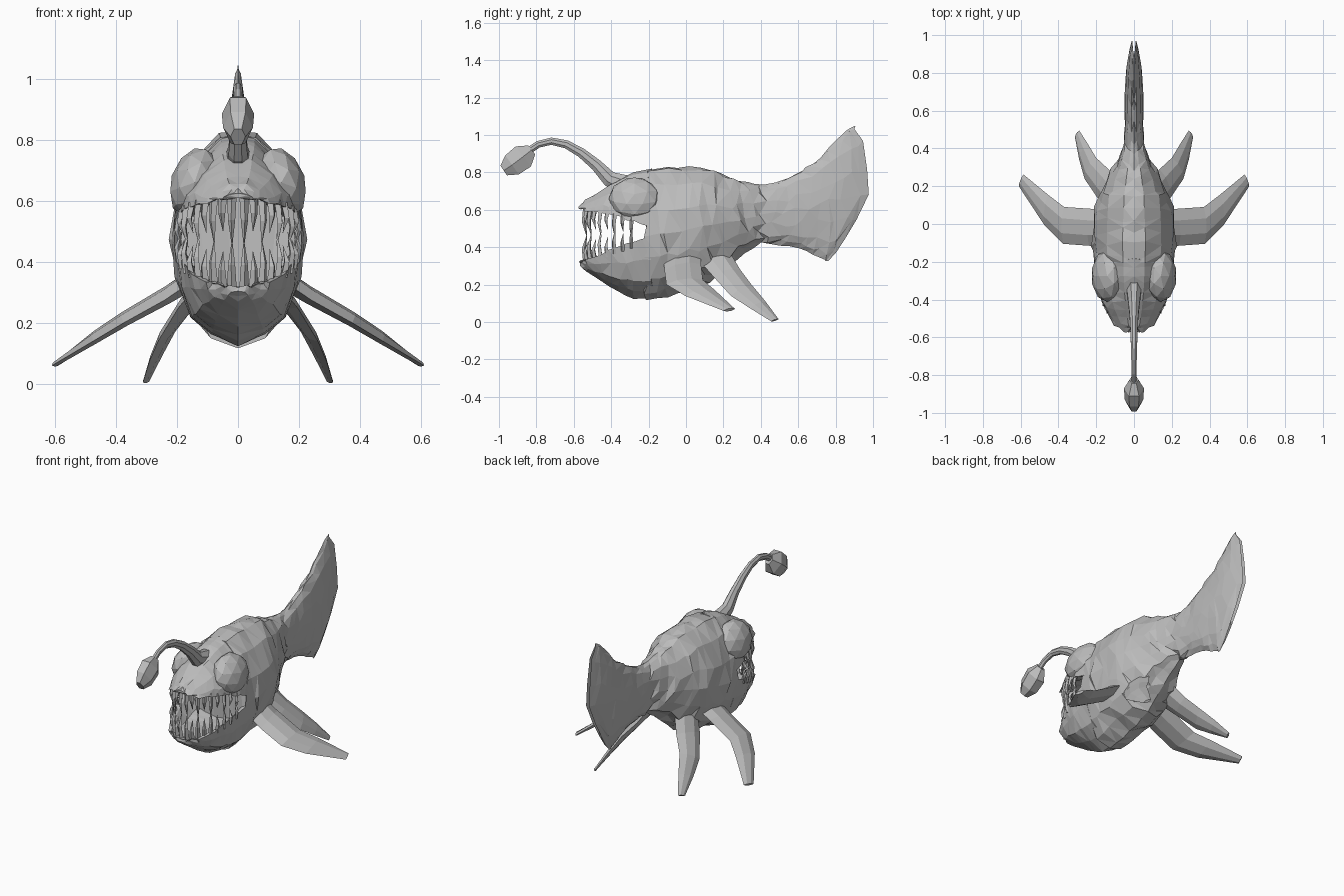
import bpy, bmesh, math, random
from mathutils import Vector

if "Cube" in bpy.data.objects:
    bpy.data.objects.remove(bpy.data.objects["Cube"])

random.seed(4)
grey = bpy.data.materials.new("grey")
grey.diffuse_color = (0.5, 0.5, 0.5, 1)
grey.use_nodes = True
grey.node_tree.nodes["Principled BSDF"].inputs["Base Color"].default_value = grey.diffuse_color


def finish(bm, name):
    bmesh.ops.recalc_face_normals(bm, faces=bm.faces)
    me = bpy.data.meshes.new(name)
    bm.to_mesh(me)
    bm.free()
    me.materials.append(grey)
    ob = bpy.data.objects.new(name, me)
    bpy.context.collection.objects.link(ob)
    return ob


def skin(bm, rings):
    """Bridge closed rings of points and cap both ends."""
    vs = [[bm.verts.new(p) for p in r] for r in rings]
    n = len(vs[0])
    for a, b in zip(vs, vs[1:]):
        for i in range(n):
            j = (i + 1) % n
            bm.faces.new((a[i], a[j], b[j], b[i]))
    bm.faces.new(vs[0])
    bm.faces.new(vs[-1][::-1])


def symmetric_loft(name, halves, noise):
    """Half outlines start and end on x = 0; both sides share the same jitter."""
    rings = []
    for h in halves:
        h = [Vector(p) for p in h]
        for i, p in enumerate(h):
            k = noise * (1 if 0 < i < len(h) - 1 else 0.3)
            p.y += random.uniform(-k, k) * 1.2
            p.z += random.uniform(-k, k) * 0.8
            p.x *= 1 + random.uniform(-2.5, 1.5) * k
        rings.append(h + [Vector((-p.x, p.y, p.z)) for p in h[-2:0:-1]])
    bm = bmesh.new()
    skin(bm, rings)
    bmesh.ops.triangulate(bm, faces=bm.faces[:])
    return finish(bm, name)


def lerp_table(rows, s):
    i = min(int(s), len(rows) - 2)
    return [a + (b - a) * (s - i) for a, b in zip(rows[i], rows[i + 1])]


# body and tail: top y, top z, bottom y, bottom z, half width, rearward bulge
BODY = [
    (-.21, .815, -.21, .12, .215, 0), (-.1, .825, -.1, .135, .225, 0),
    (.02, .83, .02, .165, .22, 0), (.14, .81, .12, .205, .195, 0),
    (.24, .77, .22, .285, .15, 0), (.33, .745, .31, .37, .095, 0),
    (.42, .735, .4, .425, .055, 0), (.54, .765, .5, .41, .048, .01),
    (.66, .83, .6, .395, .05, .02), (.77, .93, .68, .36, .045, .05),
    (.86, 1.02, .74, .33, .034, .09), (.905, 1.05, .765, .325, .01, .145)]
SECTION = [(0, 0), (.42, .06), (.74, .15), (.93, .32), (1, .5), (.93, .68),
           (.67, .87), (.27, .98), (0, 1)]
halves = []
for k in range(23):
    yt, zt, yb, zb, w, bulge = lerp_table(BODY, k / 2)
    halves.append([(f * w, yb + (yt - yb) * t + bulge * math.sin(math.pi * t),
                    zb + (zt - zb) * t) for f, t in SECTION])
symmetric_loft("body", halves, 0.018)

# jaws: y, half width, crown z, upper lip z, lower lip z, chin z
JAW = [(-.565, .05, .625, .6, .325, .305), (-.53, .105, .655, .595, .335, .27),
       (-.45, .155, .705, .585, .365, .215), (-.36, .188, .765, .56, .4, .16),
       (-.28, .205, .80, .535, .43, .125), (-.18, .212, .82, .5, .455, .125)]
UPPER = [(0, 1), (.27, .97), (.67, .66), (.93, .31), (1, 0)]
LOWER = [(0, 0), (.42, .12), (.74, .3), (.93, .64), (1, 1)]
up, low = [], []
for k in range(11):
    y, w, crown, ul, ll, chin = lerp_table(JAW, k / 2)
    hu, hl = crown - ul, ll - chin
    up.append([(f * w, y, ul + t * hu) for f, t in UPPER] +
              [(.84 * w, y, ul + .05 * hu), (.6 * w, y, ul + .3 * hu), (0, y, ul + .4 * hu)])
    low.append([(f * w, y, chin + t * hl) for f, t in LOWER] +
               [(.84 * w, y, ll - .05 * hl), (.6 * w, y, ll - .3 * hl), (0, y, ll - .4 * hl)])
symmetric_loft("upper_jaw", up, 0.009)
symmetric_loft("lower_jaw", low, 0.009)


# teeth: slender four-sided spikes along each lip, mirrored
def teeth(name, upper, count):
    bm = bmesh.new()
    for i in range(count):
        a = math.radians(6 + 74 * i / (count - 1))
        y = -.24 - .295 * math.cos(a)
        x = .19 * math.sin(a)
        f = (y + .55) / .31
        z = .605 - .075 * f if upper else .325 + .105 * f
        length = (.155 - .07 * f) * (1 if i % 2 == 0 else .68) * random.uniform(.9, 1.05)
        d = -1 if upper else 1
        r = .016 - .004 * f
        out = Vector((math.sin(a), -math.cos(a), 0))
        side = Vector((out.y, -out.x, 0))
        base = Vector((x, y, z - d * .02))
        for m in (1, -1):
            rings = []
            for t, k, lean in ((0, 1, 0), (.5, .75, .012), (1, .06, -.004)):
                c = base + out * lean + Vector((0, 0, d * (length + .02) * t))
                pts = [c + (out * u + side * v) * r * k
                       for u, v in ((1, 0), (0, 1), (-1, 0), (0, -1))]
                rings.append([Vector((p.x * m, p.y, p.z)) for p in pts])
            skin(bm, rings)
    finish(bm, name)


teeth("upper_teeth", True, 9)
teeth("lower_teeth", False, 9)

# eyes
for m, side in ((1, "right"), (-1, "left")):
    bm = bmesh.new()
    bmesh.ops.create_icosphere(bm, subdivisions=2, radius=1)
    for v in bm.verts:
        v.co = Vector((m * (.142 + .084 * v.co.x), -.275 + .138 * v.co.y,
                       .66 + .112 * v.co.z - .03 * v.co.x))
    finish(bm, side + "_eye")


# lure: tapered stalk and faceted bulb, swept in the middle plane
def sweep(name, path, sides, squash):
    bm = bmesh.new()
    pts = [Vector((0, y, z)) for y, z, r in path]
    rings = []
    for i, p in enumerate(pts):
        d = (pts[min(i + 1, len(pts) - 1)] - pts[max(i - 1, 0)]).normalized()
        n = Vector((0, -d.z, d.y))
        r = path[i][2]
        ang = [2 * math.pi * (j + .5) / sides for j in range(sides)]
        rings.append([p + n * r * math.cos(a) + Vector((r * squash * math.sin(a), 0, 0))
                      for a in ang])
    skin(bm, rings)
    finish(bm, name)


sweep("lure_stalk", [(-.32, .73, .06), (-.41, .765, .045), (-.48, .84, .034),
                     (-.56, .905, .028), (-.64, .95, .024), (-.72, .967, .021),
                     (-.79, .95, .02), (-.85, .91, .02)], 8, .75)
sweep("lure_bulb", [(-.825, .92, .035), (-.87, .885, .078), (-.93, .84, .072),
                    (-.975, .81, .036)], 6, .68)


# fins: stations of leading point, trailing point and thickness
def fin(name, stations, m):
    bm = bmesh.new()
    rings = []
    for i, (a, b, th) in enumerate(stations):
        a, b = Vector(a), Vector(b)
        s, e = stations[max(i - 1, 0)], stations[min(i + 1, len(stations) - 1)]
        along = Vector(e[0]) + Vector(e[1]) - Vector(s[0]) - Vector(s[1])
        n = along.cross(b - a).normalized() * th
        ring = [a, a.lerp(b, .3) + n, a.lerp(b, .7) + n,
                b, a.lerp(b, .7) - n, a.lerp(b, .3) - n]
        rings.append([Vector((p.x * m, p.y, p.z)) for p in ring])
    skin(bm, rings)
    finish(bm, name)


FRONT_FIN = [((.13, -.12, .35), (.13, .08, .36), .03),
             ((.24, -.115, .275), (.22, .08, .31), .024),
             ((.375, -.105, .2), (.37, .09, .225), .02),
             ((.475, -.005, .14), (.455, .155, .17), .017),
             ((.61, .2, .06), (.585, .262, .07), .008)]
REAR_FIN = [((.12, .06, .34), (.08, .23, .38), .025),
            ((.195, .14, .25), (.135, .29, .28), .02),
            ((.262, .24, .14), (.2, .35, .2), .017),
            ((.29, .34, .075), (.245, .425, .11), .013),
            ((.312, .455, .004), (.29, .495, .015), .007)]
for m, side in ((1, "right"), (-1, "left")):
    fin(side + "_front_fin", FRONT_FIN, m)
    fin(side + "_rear_fin", REAR_FIN, m)
